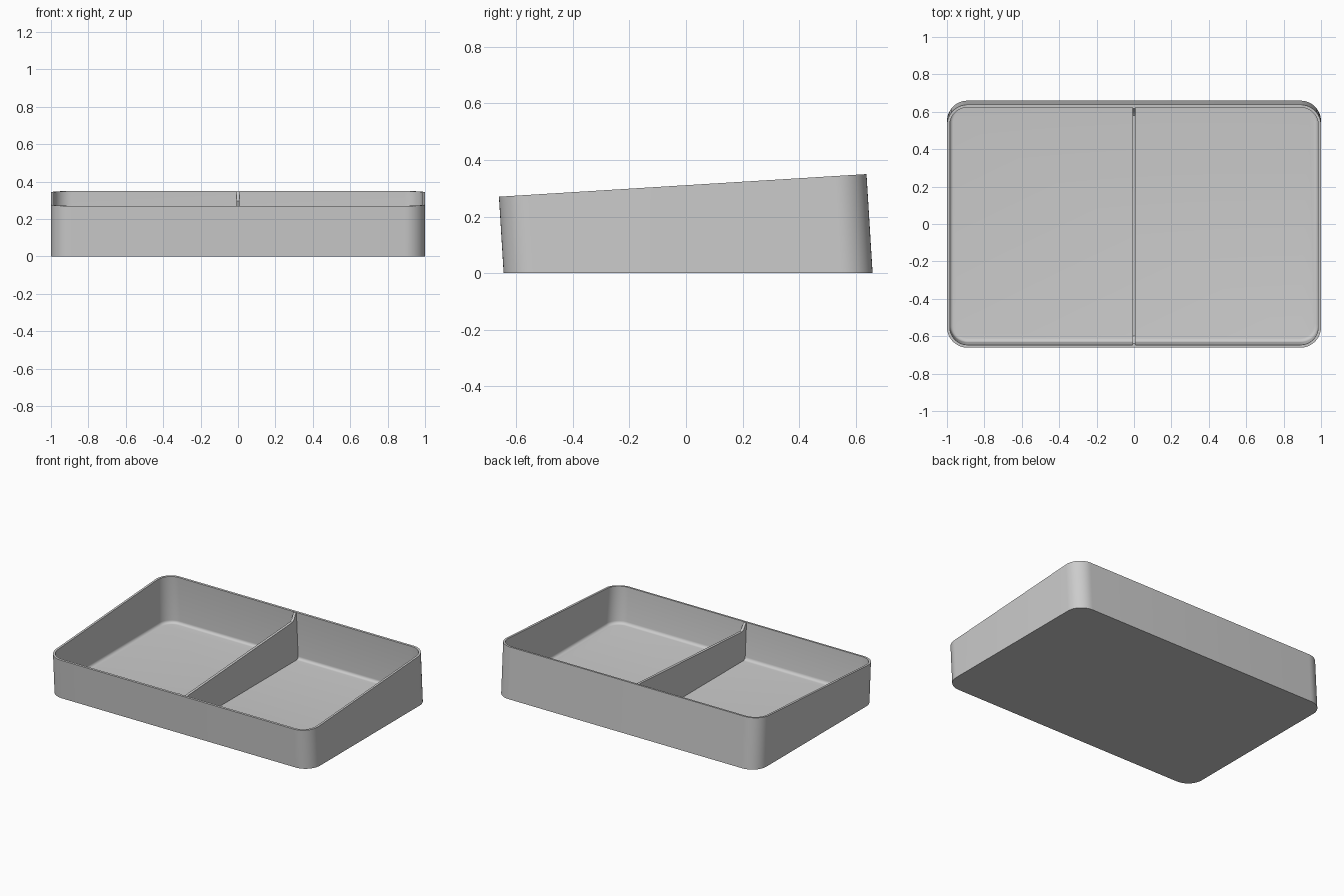
import bpy, bmesh, math

if "Cube" in bpy.data.objects:
    bpy.data.objects.remove(bpy.data.objects["Cube"])

HX, HY, CY = 1.0, 0.652, 0.0075   # half width, half depth, centre of the base in y
SLOPE = 0.0615                    # rim slope; the walls lean back square to it
FRONT_RIM = 0.27                  # rim height at the front edge
WALL, FLOOR, FILLET, RADIUS = 0.015, 0.02, 0.02, 0.11

grey = bpy.data.materials.new("light grey plastic")
grey.diffuse_color = (0.6, 0.6, 0.6, 1)
grey.use_nodes = True
grey.node_tree.nodes["Principled BSDF"].inputs["Base Color"].default_value = grey.diffuse_color


def rim_z(v):
    """Height of the sloped rim for base depth v."""
    return (FRONT_RIM + SLOPE * (v + CY + 0.66)) / (1 + SLOPE ** 2)


def lean(x, v, z):
    return (x, v + CY - SLOPE * z, z)


def outline(inset, seg=12):
    """Rounded rectangle, inset from the outer wall."""
    r = RADIUS - inset
    pts = []
    for i, (sx, sy) in enumerate([(1, 1), (-1, 1), (-1, -1), (1, -1)]):
        for k in range(seg + 1):
            a = math.pi / 2 * (i + k / seg)
            pts.append((sx * (HX - RADIUS) + r * math.cos(a),
                        sy * (HY - RADIUS) + r * math.sin(a)))
    return pts


def finish(bm, name):
    bmesh.ops.recalc_face_normals(bm, faces=bm.faces)
    me = bpy.data.meshes.new(name)
    bm.to_mesh(me)
    bm.free()
    ob = bpy.data.objects.new(name, me)
    bpy.context.collection.objects.link(ob)
    me.materials.append(grey)
    bpy.ops.object.select_all(action='DESELECT')
    ob.select_set(True)
    bpy.context.view_layer.objects.active = ob
    bpy.ops.object.shade_smooth_by_angle(angle=math.radians(30))
    return ob


# Tray shell: outer wall, rim, inner wall, floor fillet (height None = rim)
rings = [(0, 0), (0, None), (WALL, None)]
for k in range(6):
    a = math.pi / 2 * k / 5
    rings.append((WALL + FILLET * (1 - math.cos(a)),
                  FLOOR + FILLET * (1 - math.sin(a))))
bm = bmesh.new()
loops = []
for inset, z in rings:
    loops.append([bm.verts.new(lean(x, v, rim_z(v) if z is None else z))
                  for x, v in outline(inset)])
for lo, hi in zip(loops, loops[1:]):
    n = len(lo)
    for i in range(n):
        j = (i + 1) % n
        bm.faces.new((lo[i], lo[j], hi[j], hi[i]))
bm.faces.new(loops[0])
bm.faces.new(loops[-1])
finish(bm, "tray")

# Divider: lowered top edge that ramps up to the rim at both ends
end, inner = HY - WALL * 0.5, HY - WALL
DROP, RUN, HALF = 0.05, 0.045, 0.009
top = [(end, 0.001), (inner - 0.006, 0.001), (inner - RUN * 0.6, DROP * 0.75),
       (inner - RUN, DROP)]
top += [(-v, d) for v, d in reversed(top)]
profile = [(v, rim_z(v) - d) for v, d in top] + [(-end, FLOOR / 2), (end, FLOOR / 2)]
bm = bmesh.new()
sides = [[bm.verts.new(lean(x, v, z)) for v, z in profile] for x in (-HALF, HALF)]
for s in sides:
    bm.faces.new(s)
for i in range(len(profile)):
    j = (i + 1) % len(profile)
    bm.faces.new((sides[0][i], sides[0][j], sides[1][j], sides[1][i]))
finish(bm, "divider")
